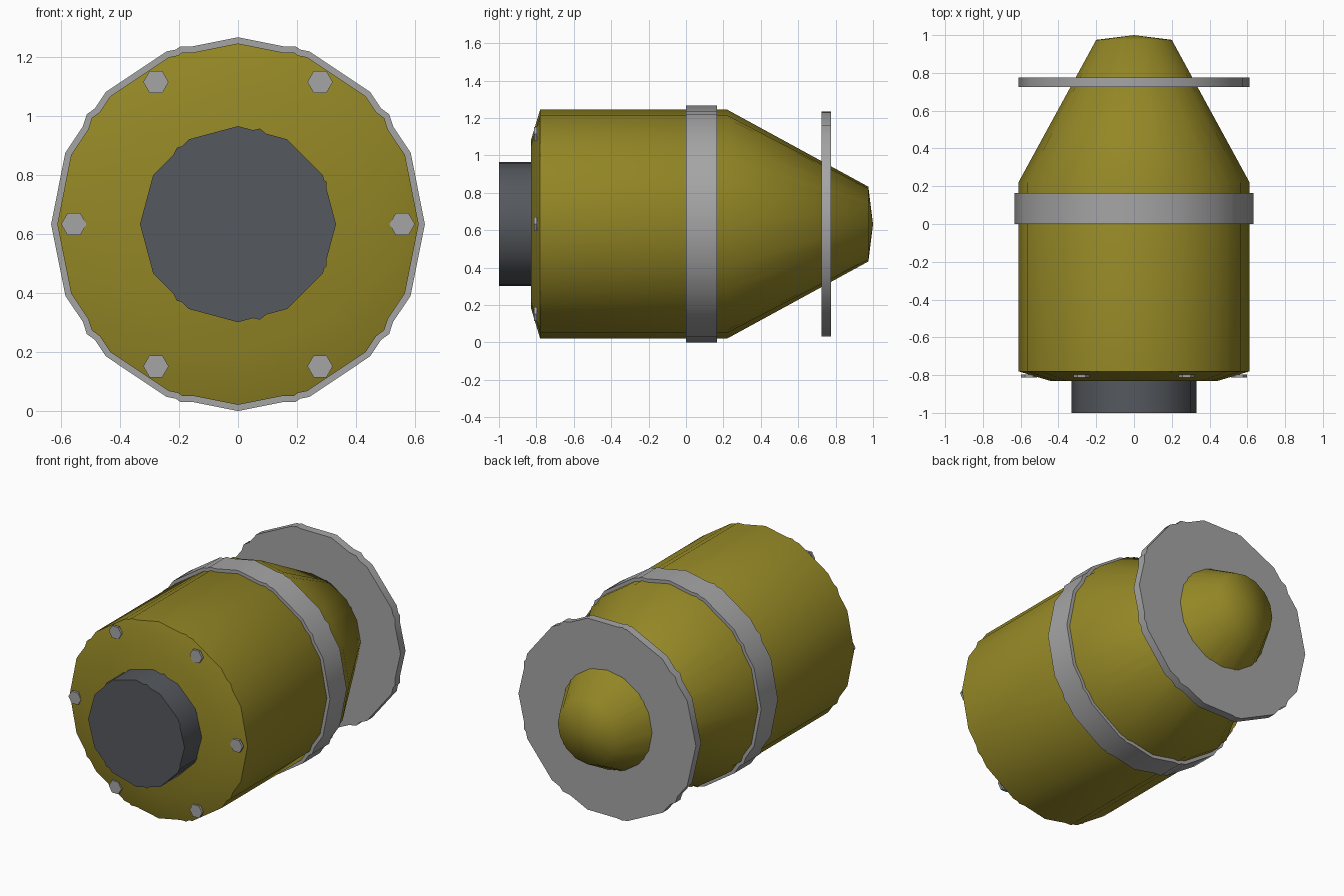
import bpy, bmesh, math

if "Cube" in bpy.data.objects:
    bpy.data.objects.remove(bpy.data.objects["Cube"])

CZ = 0.633  # height of the long axis


def material(name, rgb):
    m = bpy.data.materials.new(name)
    m.diffuse_color = (*rgb, 1)
    m.use_nodes = True
    m.node_tree.nodes["Principled BSDF"].inputs["Base Color"].default_value = m.diffuse_color
    return m


YELLOW = material("olive_yellow", (0.296, 0.242, 0.019))
GREY = material("light_grey", (0.376, 0.376, 0.376))
DARK = material("dark_grey", (0.090, 0.098, 0.110))


def lathe(bm, profile, sides, cx=0, cz=CZ):
    """Spin (y, radius) points about a y-parallel axis; close both ends."""
    rings = []
    for y, r in profile:
        if r == 0:
            rings.append([bm.verts.new((cx, y, cz))])
            continue
        ring = []
        for i in range(sides):
            a = math.pi + 2 * math.pi * i / sides
            ring.append(bm.verts.new((cx + r * math.cos(a), y, cz + r * math.sin(a))))
        rings.append(ring)
    for p, q in zip(rings, rings[1:]):
        for i in range(sides):
            j = (i + 1) % sides
            if len(q) == 1:
                bm.faces.new((p[i], p[j], q[0]))
            else:
                bm.faces.new((p[i], p[j], q[j], q[i]))
    for end in (rings[0], rings[-1]):
        if len(end) > 1:
            bm.faces.new(end)


def finish(name, bm, mat, angle=60):
    bmesh.ops.recalc_face_normals(bm, faces=bm.faces[:])
    me = bpy.data.meshes.new(name)
    bm.to_mesh(me)
    bm.free()
    me.materials.append(mat)
    ob = bpy.data.objects.new(name, me)
    bpy.context.collection.objects.link(ob)
    bpy.ops.object.select_all(action='DESELECT')
    ob.select_set(True)
    bpy.context.view_layer.objects.active = ob
    bpy.ops.object.shade_smooth_by_angle(angle=math.radians(angle))


def turned(name, profile, side_counts, mat):
    """A turned part made of overlapping coarse and fine polygon solids."""
    bm = bmesh.new()
    for n in side_counts:
        lathe(bm, profile, n)
    finish(name, bm, mat)


# Tank body: chamfered front, straight barrel, cone and blunt tip
turned("body", [(-0.83, 0.445), (-0.78, 0.612), (0.22, 0.612),
                (0.975, 0.2), (1.0, 0)], (16, 10), YELLOW)

# Band around the barrel
turned("band", [(0.0, 0.633), (0.165, 0.633)], (16, 10), GREY)

# Flange disc around the cone
turned("flange", [(0.725, 0.611), (0.775, 0.611)], (14, 9), GREY)

# Dark plug at the front
turned("front_plug", [(-1.0, 0.332), (-0.82, 0.332)], (12, 7), DARK)

# Six hexagonal bolts on the chamfer
for k in range(6):
    a = math.radians(60 * k)
    bm = bmesh.new()
    lathe(bm, [(-0.812, 0.043), (-0.797, 0.043)], 6,
          0.556 * math.cos(a), CZ + 0.556 * math.sin(a))
    finish(f"bolt_{k + 1}", bm, GREY, 30)
